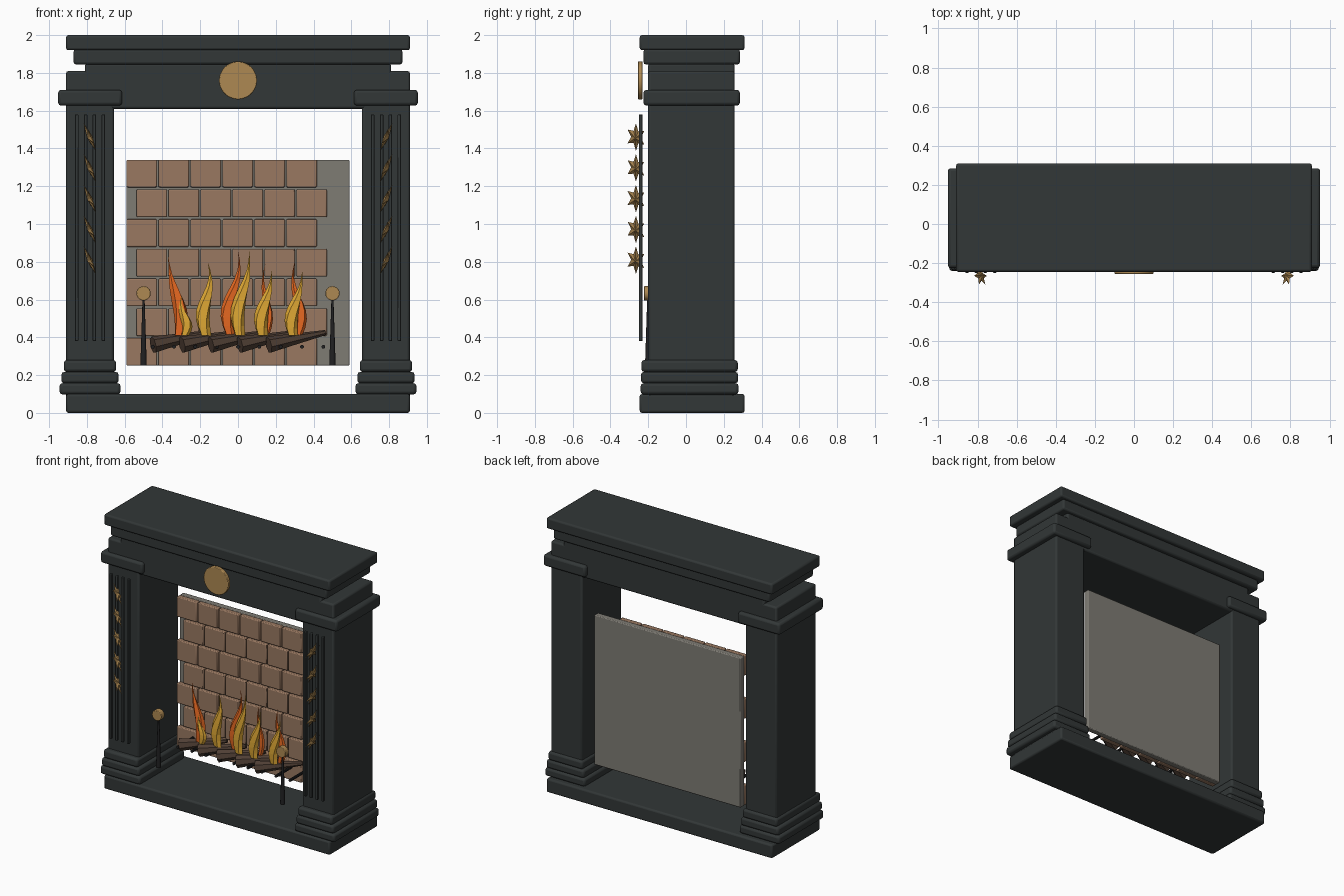
import bpy, bmesh, math
from mathutils import Vector, Matrix

if "Cube" in bpy.data.objects:
    bpy.data.objects.remove(bpy.data.objects["Cube"])


def material(name, rgb):
    m = bpy.data.materials.new(name)
    m.diffuse_color = (*rgb, 1)
    m.use_nodes = True
    m.node_tree.nodes["Principled BSDF"].inputs["Base Color"].default_value = m.diffuse_color
    return m


SLATE = material("slate", (0.032, 0.038, 0.038))
STONE = material("stone", (0.21, 0.20, 0.175))
BRICK = material("brick", (0.32, 0.19, 0.12))
GOLD = material("gold", (0.42, 0.25, 0.085))
WOOD = material("wood", (0.08, 0.05, 0.035))
IRON = material("iron", (0.015, 0.015, 0.016))
ORANGE = material("orange_fire", (0.80, 0.14, 0.015))
YELLOW = material("yellow_fire", (0.75, 0.40, 0.035))


def finish(name, bm, mat, bevel=0, segments=2, smooth=True):
    bmesh.ops.recalc_face_normals(bm, faces=bm.faces)
    me = bpy.data.meshes.new(name)
    bm.to_mesh(me)
    bm.free()
    ob = bpy.data.objects.new(name, me)
    bpy.context.collection.objects.link(ob)
    me.materials.append(mat)
    if bevel:
        b = ob.modifiers.new("bevel", 'BEVEL')
        b.width, b.segments = bevel, segments
    if smooth:
        bpy.ops.object.select_all(action='DESELECT')
        ob.select_set(True)
        bpy.context.view_layer.objects.active = ob
        bpy.ops.object.shade_smooth_by_angle(angle=math.radians(35))
    return ob


def add_box(bm, x, y, z):
    lo, hi = Vector((x[0], y[0], z[0])), Vector((x[1], y[1], z[1]))
    m = Matrix.Translation((lo + hi) / 2) @ Matrix.Diagonal((*(hi - lo), 1))
    bmesh.ops.create_cube(bm, size=1, matrix=m)


def box(name, x, y, z, mat=SLATE, bevel=0.012):
    bm = bmesh.new()
    add_box(bm, x, y, z)
    return finish(name, bm, mat, bevel)


def rod(name, a, b, r1, r2, sides, mat, bevel=0):
    a, b = Vector(a), Vector(b)
    d = b - a
    m = Matrix.Translation((a + b) / 2) @ d.to_track_quat('Z', 'Y').to_matrix().to_4x4()
    bm = bmesh.new()
    bmesh.ops.create_cone(bm, cap_ends=True, segments=sides, radius1=r1,
                          radius2=r2, depth=d.length, matrix=m)
    return finish(name, bm, mat, bevel, smooth=sides > 8)


# Hearth, mantel shelf and frieze
box("hearth", (-.91, .91), (-.245, .31), (0, .10))
box("mantel_shelf", (-.91, .91), (-.245, .31), (1.92, 2.0))
box("shelf_moulding", (-.87, .87), (-.225, .285), (1.845, 1.925))
box("frieze", (-.81, .81), (-.20, .257), (1.61, 1.85))
rod("medallion", (0, -.23, 1.76), (0, -.255, 1.76), .1, .1, 48, GOLD, .004)


def leaf(name, x, z, side):
    # pointed star plate standing nearly edge-on to the front
    bm = bmesh.new()
    n = 12
    ring = []
    for i in range(n):
        r = 1 if i % 2 == 0 else .5
        a = math.tau * i / n
        ring.append(bm.verts.new((0, .052 * r * math.sin(a), .08 * r * math.cos(a))))
    tips = [bm.verts.new((s * .014, 0, 0)) for s in (-1, 1)]
    for t in tips:
        for i in range(n):
            bm.faces.new((t, ring[i], ring[(i + 1) % n]))
    rot = Matrix.Rotation(side * math.radians(24), 4, 'Y') @ Matrix.Rotation(side * math.radians(-12), 4, 'Z')
    bm.transform(Matrix.Translation((x, -.265, z)) @ rot)
    finish(name, bm, GOLD, smooth=False)


# Pilasters with stepped foot, capital, reeds and leaves
for label, s in (("left", -1), ("right", 1)):
    def span(a, b):
        return tuple(sorted((s * a, s * b)))
    box(label + "_pilaster", span(.657, .91), (-.20, .257), (.08, 1.81))
    box(label + "_capital", span(.614, .952), (-.225, .285), (1.627, 1.71), bevel=.015)
    for i, (a, b, y0, y1, z0, z1) in enumerate((
            (.622, .945, -.24, .278, .098, .157),
            (.632, .935, -.238, .276, .157, .217),
            (.645, .922, -.236, .274, .217, .28))):
        box(f"{label}_foot_step_{i}", span(a, b), (y0, y1), (z0, z1), bevel=.015)
    for i in range(4):
        x = .713 + i * .047
        box(f"{label}_reed_{i}", span(x - .009, x + .009), (-.25, -.23), (.38, 1.58), bevel=.004)
    for i in range(5):
        leaf(f"{label}_leaf_{i}", s * .785, 1.46 - i * .163, s)
    # Andiron
    rod(label + "_andiron_post", (s * .5, -.2, .25), (s * .5, -.2, .62), .017, .005, 12, IRON)
    rod(label + "_andiron_knob", (s * .5, -.183, .633), (s * .5, -.223, .633), .038, .038, 24, GOLD, .004)

# Fire back and its brick courses
box("fireback", (-.59, .59), (.17, .215), (.25, 1.34), STONE, .006)
bm = bmesh.new()
for row in range(7):
    x0 = -.59 if row % 2 == 0 else -.537
    z0 = .25 + row * .1573
    for col in range(6):
        x = x0 + col * .1693
        add_box(bm, (x, x + .161), (.135, .172), (z0, z0 + .146))
finish("fireback_bricks", bm, BRICK, .006)

# Grate bars and logs
for i in range(9):
    x = -.452 + i * .113
    rod(f"grate_bar_{i}", (x, -.05, .35), (x, .13, .35), .01, .01, 10, IRON)
for i in range(5):
    x = -.45 + i * .153
    rod(f"log_{i}", (x, -.02, .36), (x + .3, .09, .425), .045, .014, 7, WOOD)


def flame(name, x, y, z0, z1, lean, sway, width, mat):
    # twisted tapering tongue lofted from square sections
    bm = bmesh.new()
    n, sides, prev = 9, 5, None
    rings = []
    for k in range(n):
        t = k / n
        w = width * (.35 + .65 * math.sin(math.pi * min(1, t + .18))) * (1 - t ** 3)
        cx = x + lean * t * t + sway * math.sin(math.tau * t)
        ring = []
        for j in range(sides):
            a = math.tau * j / sides + t * 1.2
            ring.append(bm.verts.new((cx + w * math.cos(a), y + .6 * w * math.sin(a), z0 + (z1 - z0) * t)))
        rings.append(ring)
    for lo, hi in zip(rings, rings[1:]):
        for j in range(sides):
            q = (j + 1) % sides
            bm.faces.new((lo[j], lo[q], hi[q], hi[j]))
    tip = bm.verts.new((x + lean, y, z1))
    for j in range(sides):
        bm.faces.new((rings[-1][j], rings[-1][(j + 1) % sides], tip))
    bm.faces.new(rings[0])
    finish(name, bm, mat, smooth=False)


# Flames: x, y, top, lean, sway, width, colour
for i, (x, y, top, lean, sway, w, mat) in enumerate((
        (-.31, .00, .83, -.06, .012, .040, ORANGE),
        (-.28, -.02, .62, -.02, .012, .030, YELLOW),
        (-.17, .01, .80, .01, -.018, .040, YELLOW),
        (-.04, .03, .86, .04, -.022, .036, ORANGE),
        (.01, .00, .86, .05, -.016, .040, YELLOW),
        (.13, .00, .76, .05, -.012, .040, YELLOW),
        (.15, .04, .79, -.005, .015, .022, ORANGE),
        (.29, .00, .75, .05, -.012, .038, YELLOW),
        (.32, .03, .80, -.02, .018, .030, ORANGE))):
    flame(f"flame_{i}", x, y, .41, top, lean, sway, w, mat)
